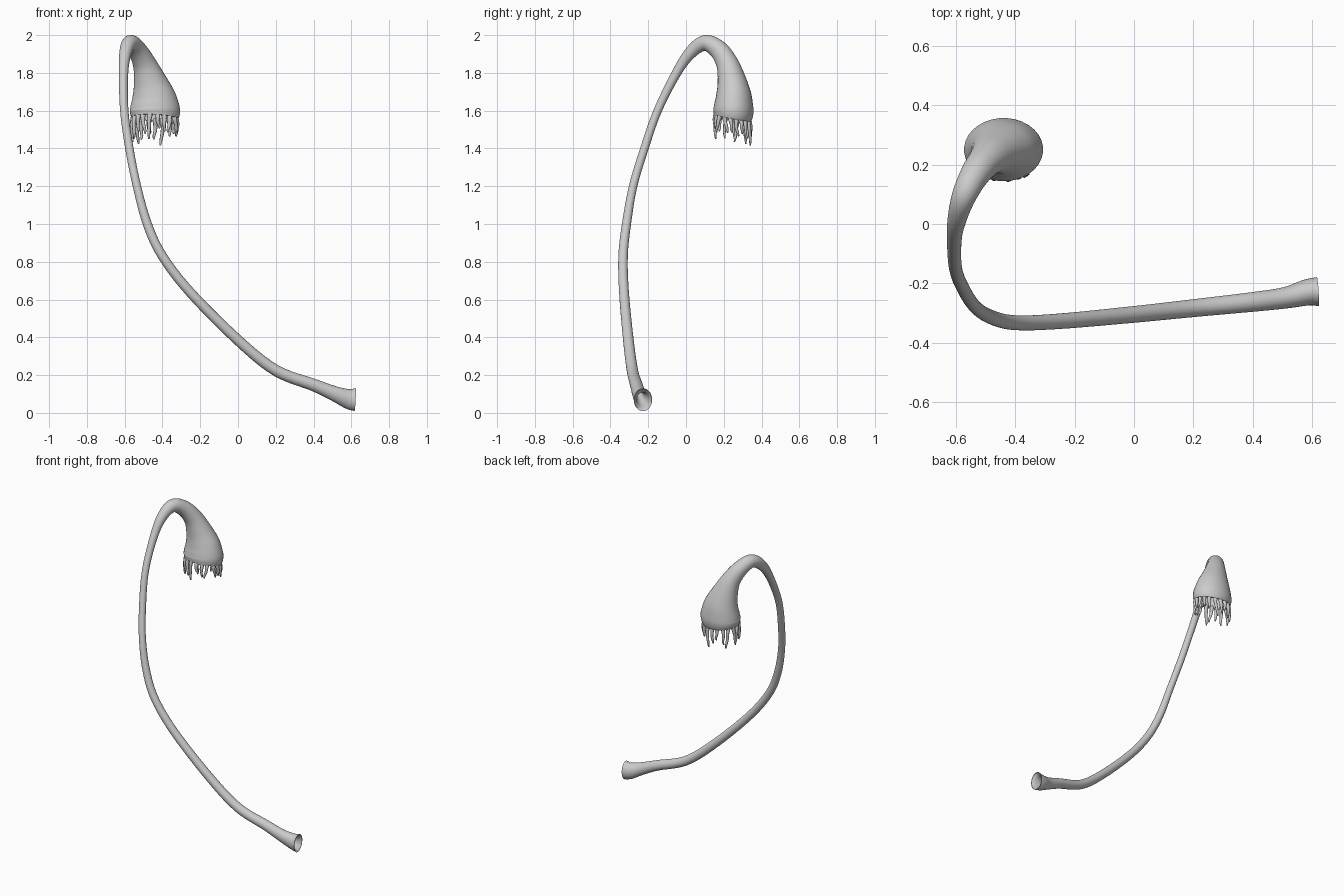
import bpy, bmesh, math, random
from mathutils import Vector

if "Cube" in bpy.data.objects:
    bpy.data.objects.remove(bpy.data.objects["Cube"])

random.seed(4)


def spline(rows, steps):
    """Catmull-Rom interpolation of rows of numbers."""
    out = []
    for i in range(len(rows) - 1):
        p0, p1, p2, p3 = (rows[min(max(j, 0), len(rows) - 1)] for j in range(i - 1, i + 3))
        for s in range(steps):
            t = s / steps
            out.append([0.5 * (2 * b + (c - a) * t + (2 * a - 5 * b + 4 * c - d) * t * t
                               + (3 * b - a - 3 * c + d) * t ** 3)
                        for a, b, c, d in zip(p0, p1, p2, p3)])
    return out + [list(rows[-1])]


def sweep_rings(rows, sides):
    """Rings across a path of (x, y, z, radius, y squash)."""
    pts = [Vector(r[:3]) for r in rows]
    rings, u = [], Vector((0, 1, 0))
    for i, r in enumerate(rows):
        t = (pts[min(i + 1, len(pts) - 1)] - pts[max(i - 1, 0)]).normalized()
        u = (u - t * u.dot(t)).normalized()
        v = t.cross(u)
        ring = []
        for k in range(sides):
            a = math.tau * k / sides
            d = (u * math.cos(a) + v * math.sin(a)) * r[3]
            d.y *= r[4]
            ring.append(pts[i] + d)
        rings.append(ring)
    return pts, rings


def scaled(ring, centre, f):
    return [centre + (p - centre) * f for p in ring]


def skin(bm, rings):
    """Bridge rings with quads and cap both ends."""
    vs = [[bm.verts.new(p) for p in ring] for ring in rings]
    n = len(vs[0])
    for a, b in zip(vs, vs[1:]):
        for k in range(n):
            bm.faces.new((a[k], a[(k + 1) % n], b[(k + 1) % n], b[k]))
    bm.faces.new(vs[0][::-1])
    bm.faces.new(vs[-1])


def finish(bm, name):
    bmesh.ops.recalc_face_normals(bm, faces=bm.faces)
    me = bpy.data.meshes.new(name)
    bm.to_mesh(me)
    bm.free()
    ob = bpy.data.objects.new(name, me)
    bpy.context.collection.objects.link(ob)
    bpy.ops.object.select_all(action='DESELECT')
    ob.select_set(True)
    bpy.context.view_layer.objects.active = ob
    bpy.ops.object.shade_smooth_by_angle(angle=math.radians(50))
    return ob


# Stalk and hanging capsule: x, y, z, radius, y squash
path = [
    (.62, -.228, .07, .061, .8), (.585, -.231, .074, .053, .83), (.51, -.249, .102, .04, .9),
    (.40, -.263, .148, .033, 1), (.20, -.284, .225, .03, 1), (0, -.305, .385, .028, 1),
    (-.25, -.328, .635, .026, 1), (-.40, -.333, .83, .025, 1), (-.48, -.315, 1.0, .024, 1),
    (-.535, -.28, 1.2, .022, 1), (-.575, -.22, 1.4, .022, 1), (-.602, -.15, 1.6, .022, 1),
    (-.606, -.05, 1.8, .025, 1), (-.595, .025, 1.908, .033, 1), (-.571, .10, 1.958, .042, 1),
    (-.535, .17, 1.924, .05, 1), (-.496, .218, 1.85, .062, .94), (-.467, .242, 1.76, .087, .87),
    (-.448, .252, 1.68, .115, .82), (-.441, .252, 1.62, .131, .8), (-.44, .25, 1.59, .133, .8),
    (-.441, .246, 1.562, .126, .8),
]
rows = spline(path, 6)
pts, rings = sweep_rings(rows, 32)
n = len(rings)

# Hollow socket at the foot and cavity inside the capsule mouth
foot = [scaled(rings[i], pts[i], f) for i, f in ((14, .4), (10, .5), (5, .7), (2, .85), (0, .93))]
mouth = [scaled(rings[i], pts[i], .88) for i in range(n - 1, n - 26, -4)]
bm = bmesh.new()
skin(bm, foot + rings + mouth)
finish(bm, "stalk_and_capsule")

# Fringe of tapering teeth around the mouth
rim, centre = rings[-1], pts[-1]
count = 19
bm = bmesh.new()
for i in range(count):
    f = i / count * len(rim)
    k = int(f)
    p = rim[k].lerp(rim[(k + 1) % len(rim)], f - k)
    out = (p - centre).normalized()
    side = out.cross(Vector((0, 0, 1))).normalized()
    root = centre + (p - centre) * .93
    length = random.uniform(.07, .135)
    drift = random.uniform(-.02, .02)
    tooth = []
    for t, r in ((-.1, .012), (.0, .014), (.2, .0115), (.5, .0095), (.8, .0075), (1, .004)):
        q = (root + Vector((0, 0, -length * t)) + side * (drift * t + random.uniform(-.004, .004))
             + out * (.004 * math.sin(3 * t) if t > 0 else -.004))
        tooth.append((*q, r, .9))
    skin(bm, sweep_rings(spline(tooth, 2), 8)[1])
finish(bm, "capsule_teeth")
